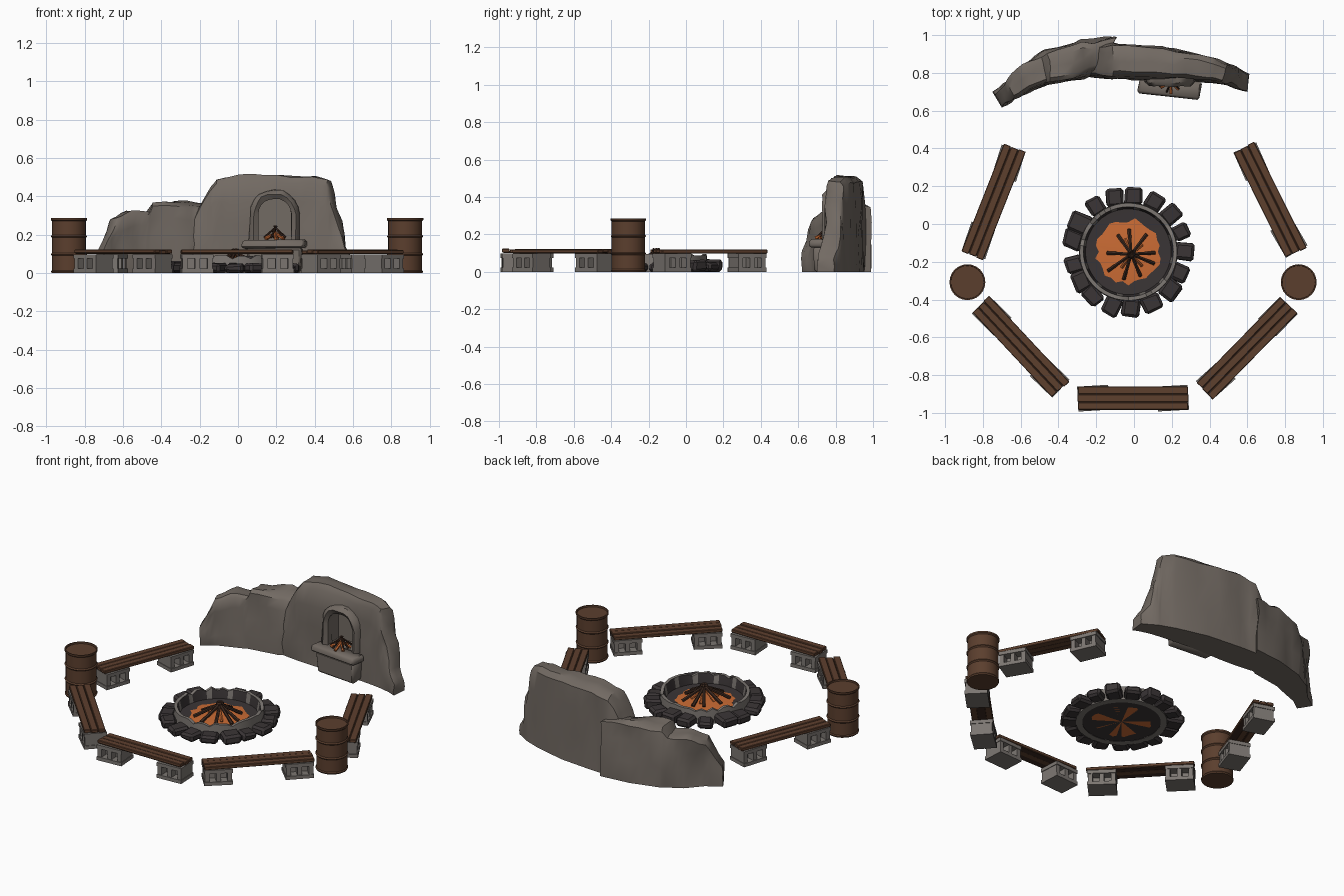
import bpy, bmesh, math, random
from mathutils import Matrix, Vector, noise

random.seed(4)
if "Cube" in bpy.data.objects:
    bpy.data.objects.remove(bpy.data.objects["Cube"])


def material(name, *rgb):
    m = bpy.data.materials.new(name)
    m.use_nodes = True
    m.diffuse_color = (*rgb, 1)
    m.node_tree.nodes["Principled BSDF"].inputs["Base Color"].default_value = (*rgb, 1)
    return m


ROCK = material("grey rock", .17, .145, .125)
BLOCK = material("concrete", .2, .18, .165)
CHAR = material("charred stone", .042, .035, .036)
WOOD = material("bench wood", .11, .05, .027)
GAP = material("dark wood", .045, .022, .014)
RUST = material("rusty metal", .105, .049, .027)
EMBER = material("embers", .6, .15, .035)


def finish(name, bm, mat, angle=35):
    """Turn a bmesh into a shaded object."""
    bmesh.ops.recalc_face_normals(bm, faces=bm.faces)
    me = bpy.data.meshes.new(name)
    bm.to_mesh(me)
    bm.free()
    for p in me.polygons:
        p.use_smooth = True
    me.set_sharp_from_angle(angle=math.radians(angle))
    me.materials.append(mat)
    ob = bpy.data.objects.new(name, me)
    bpy.context.collection.objects.link(ob)
    return ob


def box(bm, size, centre, mat=Matrix()):
    m = mat @ Matrix.Translation(centre) @ Matrix.Diagonal((*size, 1))
    return bmesh.ops.create_cube(bm, size=1, matrix=m)["verts"]


def roughen(verts, amount, scale):
    for v in verts:
        d = noise.noise_vector(v.co * scale) * amount
        v.co += d
        v.co.z = max(v.co.z, 0)


def loft(bm, rings, closed=False):
    """Skin a list of equally long closed rings, capping open ends."""
    vs = [[bm.verts.new(p) for p in r] for r in rings]
    n = len(vs[0])
    pairs = list(zip(vs, vs[1:])) + ([(vs[-1], vs[0])] if closed else [])
    for a, b in pairs:
        for i in range(n):
            j = (i + 1) % n
            bm.faces.new((a[i], a[j], b[j], b[i]))
    if not closed:
        bm.faces.new(vs[0])
        bm.faces.new(vs[-1][::-1])


# Rock wall: stations are front x, front y, back x, back y, height
SECTION = [(0, 0), (0, .25), (.03, .5), (.05, .75), (.08, .94), (.2, 1), (.5, 1),
           (.75, 1), (.93, .95), (.97, .7), (.99, .35), (1, 0)]


def rock_wall(name, stations, steps=3):
    fine = []
    for a, b in zip(stations, stations[1:]):
        fine += [[p + (q - p) * k / steps for p, q in zip(a, b)] for k in range(steps)]
    fine.append(stations[-1])
    rings = [[(xf + (xb - xf) * t, yf + (yb - yf) * t, h * u) for t, u in SECTION]
             for xf, yf, xb, yb, h in fine]
    bm = bmesh.new()
    loft(bm, rings)
    roughen([v for v in bm.verts if v.co.z > 0], .022, 9)
    return finish(name, bm, ROCK, 40)


rock_wall("low_rock_wall", [
    (-.70, .62, -.75, .70, .12), (-.63, .67, -.66, .76, .29), (-.55, .70, -.58, .85, .315),
    (-.47, .73, -.49, .90, .32), (-.45, .74, -.46, .92, .365), (-.26, .77, -.28, .97, .37),
    (-.20, .80, -.09, .99, .36)])
wall = rock_wall("tall_rock_wall", [
    (-.26, .79, -.27, .94, .2), (-.2, .78, -.2, .955, .35), (-.11, .77, -.12, .955, .485),
    (0, .765, 0, .95, .505), (.2, .765, .22, .93, .51), (.38, .75, .42, .88, .505),
    (.46, .74, .5, .85, .48), (.49, .735, .525, .84, .34), (.55, .72, .575, .81, .14),
    (.6, .7, .61, .79, .07)])

# Arched niche cut into the tall wall
NX, NZ, SILL = .19, .305, .17


def arch(radius):
    curve = [(NX - radius * math.cos(a), NZ + radius * math.sin(a))
             for a in [math.pi * i / 10 for i in range(11)]]
    return [(NX - radius, SILL)] + curve + [(NX + radius, SILL)]


bm = bmesh.new()
loft(bm, [[(x, y, z) for x, z in arch(.09)] for y in (.6, .86)])
cutter = finish("niche_cutter", bm, ROCK)
cutter.hide_render = True
mod = wall.modifiers.new("niche", "BOOLEAN")
mod.object, mod.operation, mod.solver = cutter, "DIFFERENCE", "EXACT"
bpy.context.view_layer.update()
cut = bpy.data.meshes.new_from_object(wall.evaluated_get(bpy.context.evaluated_depsgraph_get()))
wall.modifiers.clear()
wall.data = cut
bpy.data.objects.remove(cutter)
wall.data.set_sharp_from_angle(angle=math.radians(40))

# Raised stone rim around the niche
bm = bmesh.new()
loft(bm, [[(i[0], .79, i[1]), (i[0], .745, i[1]), (m[0], .73, m[1]), (o[0], .75, o[1]), (o[0], .79, o[1])]
          for i, m, o in zip(arch(.087), arch(.11), arch(.13))])
roughen(bm.verts, .01, 14)
finish("niche_rim", bm, ROCK, 45)

# Hearth ledge under the niche
bm = bmesh.new()
tilt = Matrix.Translation((.19, .725, 0)) @ Matrix.Rotation(-.1, 4, "Z")
box(bm, (.33, .1, .05), (0, 0, .15), tilt)
box(bm, (.28, .09, .13), (0, .015, .065), tilt)
bmesh.ops.bevel(bm, geom=bm.edges[:], offset=.012, segments=1, affect="EDGES")
roughen(bm.verts, .012, 12)
finish("hearth_ledge", bm, ROCK, 45)


# Cinder block seats with plank tops
def bench(name, x1, y1, x2, y2):
    a, b = Vector((x1, y1, 0)), Vector((x2, y2, 0))
    length = (b - a).length
    turn = Matrix.Rotation(math.atan2(y2 - y1, x2 - x1), 4, "Z")
    place = Matrix.Translation((a + b) / 2) @ turn
    bm = bmesh.new()
    for i in (-1, 0, 1):
        long = length - random.uniform(0, .02)
        box(bm, (long, .039, .02), (0, i * .042, .108 + random.uniform(0, .006)), place)
    bmesh.ops.bevel(bm, geom=bm.edges[:], offset=.003, segments=1, affect="EDGES")
    finish(name + "_planks", bm, WOOD)
    bm = bmesh.new()
    box(bm, (length - .03, .11, .012), (0, 0, .106), place)
    finish(name + "_underside", bm, GAP)
    for side, label in ((-1, "first"), (1, "second")):
        spot = place @ Matrix.Translation((side * (length / 2 - .09), 0, 0))
        spot = spot @ Matrix.Rotation(random.uniform(-.08, .08), 4, "Z")
        bm = bmesh.new()
        for z in (.011, .086):
            box(bm, (.165, .132, .022), (0, 0, z), spot)
        for x in (-.066, 0, .066):
            box(bm, (.026, .122, .06), (x, 0, .048), spot)
        box(bm, (.14, .02, .06), (0, 0, .048), spot)
        finish(f"{name}_{label}_block", bm, BLOCK)


bench("right_rear_bench", -.63, .405, -.857, -.17)
bench("left_rear_bench", .58, .41, .86, -.155)
bench("right_front_bench", -.815, -.42, -.385, -.88)
bench("left_front_bench", .825, -.425, .37, -.89)
bench("front_bench", -.305, -.922, .295, -.922)

# Ribbed oil drums
DRUM = [(.091, 0), (.094, .008), (.089, .014), (.089, .09), (.095, .097), (.089, .104), (.089, .184),
        (.095, .191), (.089, .198), (.089, .27), (.095, .276), (.095, .286), (.088, .286), (.087, .276)]
for name, x in (("right_drum", -.882), ("left_drum", .872)):
    bm = bmesh.new()
    loft(bm, [[(x + r * math.cos(math.tau * i / 24), -.308 + r * math.sin(math.tau * i / 24), z)
               for i in range(24)] for r, z in DRUM])
    finish(name, bm, RUST)

# Fire pit
PIT = Matrix.Translation((-.03, -.147, 0))


def spin(angle):
    return PIT @ Matrix.Rotation(angle, 4, "Z")


bm = bmesh.new()
for k in range(17):
    m = spin(math.tau * (k + random.uniform(-.12, .12)) / 17)
    m = m @ Matrix.Translation((.297, 0, 0)) @ Matrix.Rotation(random.uniform(-.2, .2), 4, "Z")
    size = (random.uniform(.085, .105), random.uniform(.08, .105), random.uniform(.045, .062))
    stone = box(bm, size, (0, 0, size[2] / 2), m)
    roughen(stone, .016, 20)
bmesh.ops.bevel(bm, geom=bm.edges[:], offset=.013, segments=1, affect="EDGES")
finish("pit_stones", bm, CHAR, 25)

# Broken concrete ring with a jagged top, sooty on the inside
bm = bmesh.new()
rings = []
for k in range(48):
    m = spin(math.tau * k / 48)
    top = .088 + random.choice((-.014, 0, 0, .006))
    rings.append([m @ Vector(p) for p in ((.262, 0, 0), (.258, 0, top), (.238, 0, top), (.225, 0, .02), (.225, 0, 0))])
loft(bm, rings, closed=True)
ring = finish("pit_ring", bm, BLOCK)
ring.data.materials.append(CHAR)
centre = PIT.translation
for p in ring.data.polygons:
    out = p.center - centre
    if p.normal.x * out.x + p.normal.y * out.y < -.1 and p.index % 4:
        p.material_index = 1


def dish(name, mat, outer, z_rim, z_mid, jag):
    bm = bmesh.new()
    pts = []
    for k in range(32):
        r = outer + random.uniform(-jag, jag)
        pts.append(bm.verts.new(spin(math.tau * k / 32) @ Vector((r, 0, z_rim))))
    mid = bm.verts.new(PIT @ Vector((0, 0, z_mid)))
    for a, b in zip(pts, pts[1:] + pts[:1]):
        bm.faces.new((a, b, mid))
    low = bmesh.ops.extrude_face_region(bm, geom=bm.faces[:])["geom"]
    for v in low:
        if isinstance(v, bmesh.types.BMVert):
            v.co.z = .003
    finish(name, bm, mat)


dish("ash_bed", CHAR, .232, .03, .018, 0)
dish("ember_bed", EMBER, .168, .028, .04, .014)


# Stacked sticks
def stick(bm, a, b, r):
    a, b = Vector(a), Vector(b)
    m = Matrix.Translation((a + b) / 2) @ (b - a).to_track_quat("Z", "Y").to_matrix().to_4x4()
    bmesh.ops.create_cone(bm, cap_ends=True, segments=6, radius1=r, radius2=r * .75,
                          depth=(b - a).length, matrix=m)


def campfire(name, x, y, z, reach, height, r, count, mat, start):
    bm = bmesh.new()
    for k in range(count):
        a = start + math.tau * (k + random.uniform(-.2, .2)) / count
        d = reach * random.uniform(.75, 1)
        c, s = math.cos(a), math.sin(a)
        stick(bm, (x + d * c, y + d * s, z), (x - .15 * d * c, y - .15 * d * s, z + height), r)
    finish(name, bm, mat)


campfire("pit_sticks", -.015, -.16, .035, .15, .085, .011, 9, GAP, .2)
campfire("pit_glowing_sticks", -.015, -.16, .035, .09, .07, .009, 5, EMBER, .5)
campfire("niche_sticks", .195, .755, .185, .07, .06, .006, 7, GAP, 0)
campfire("niche_embers", .195, .755, .18, .065, .03, .009, 6, EMBER, .4)
